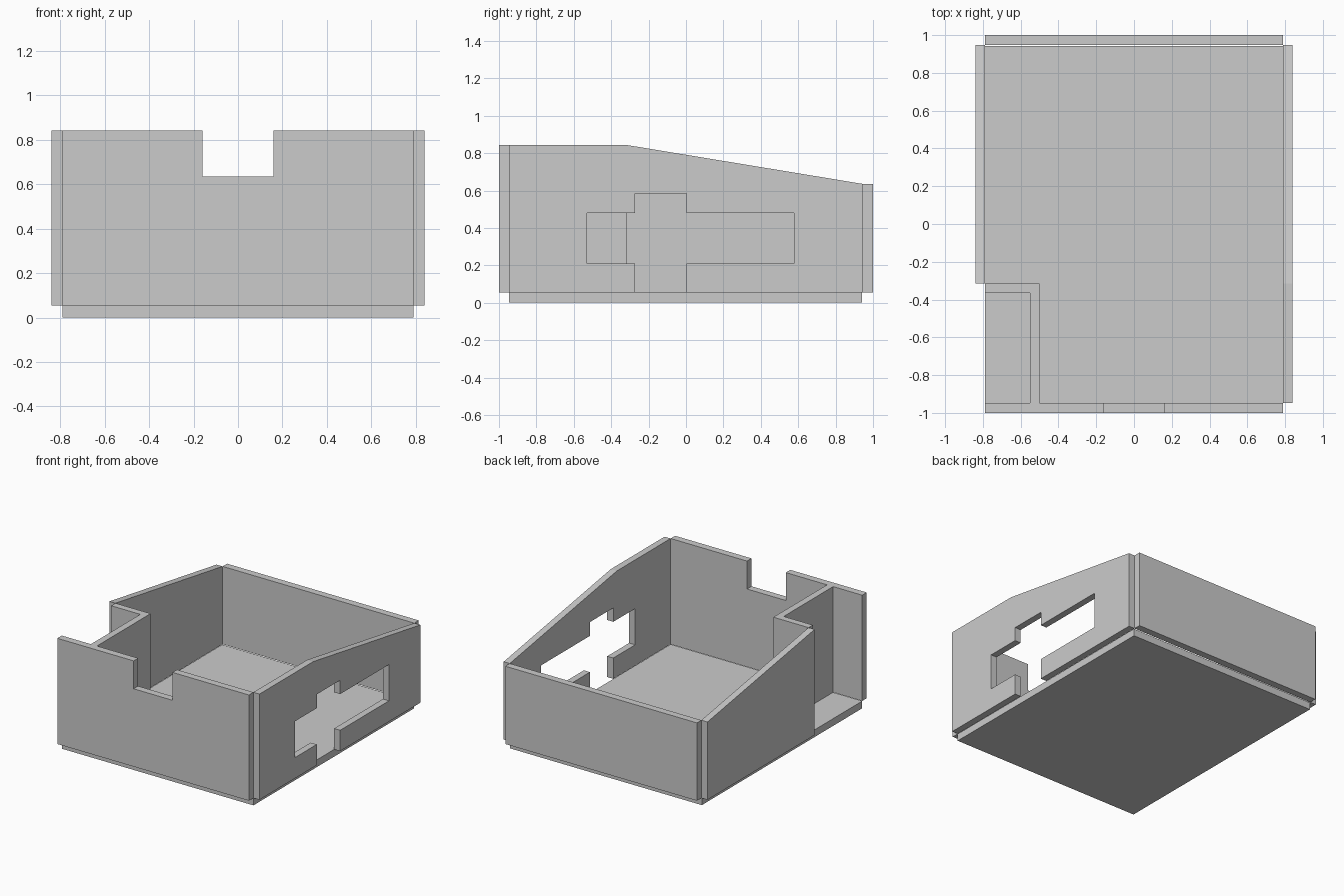
import bpy, bmesh
from mathutils import Vector

if "Cube" in bpy.data.objects:
    bpy.data.objects.remove(bpy.data.objects["Cube"])

Z0, TOP, LOW = 0.055, 0.843, 0.635      # wall bottom, tall edge, low back edge
IN_X, OUT_X = 0.79, 0.84                # inner and outer side planes
IN_Y, BEND = 0.947, -0.315              # wall seam and start of the slope


def panel(name, outline, axis, start, end):
    """Extrude a 2D outline along an axis between two positions."""
    i = "xyz".index(axis)
    bm = bmesh.new()
    verts = []
    for p in outline:
        co = list(p)
        co.insert(i, start)
        verts.append(bm.verts.new(co))
    face = bm.faces.new(verts)
    ext = bmesh.ops.extrude_face_region(bm, geom=[face])
    move = Vector((0, 0, 0))
    move[i] = end - start
    bmesh.ops.translate(bm, vec=move,
                        verts=[g for g in ext["geom"] if isinstance(g, bmesh.types.BMVert)])
    bmesh.ops.recalc_face_normals(bm, faces=bm.faces)
    mesh = bpy.data.meshes.new(name)
    bm.to_mesh(mesh)
    bm.free()
    obj = bpy.data.objects.new(name, mesh)
    bpy.context.collection.objects.link(obj)
    return obj


def rect(a0, a1, b0, b1):
    return [(a0, b0), (a1, b0), (a1, b1), (a0, b1)]


# Floor slab, slightly short of the back wall
panel("floor", rect(-IN_X, IN_X, -IN_Y, 0.942), "z", 0, 0.054)

# Front wall with a notch in its top edge
panel("front_wall", [(-IN_X, Z0), (IN_X, Z0), (IN_X, TOP), (0.16, TOP), (0.16, LOW),
                     (-0.16, LOW), (-0.16, TOP), (-IN_X, TOP)], "y", -1, -IN_Y)

# Low back wall
panel("back_wall", rect(-IN_X, IN_X, Z0, LOW), "y", IN_Y, 1)

# Right wall: sloped top; the stepped opening runs out through the bottom edge,
# so the wall is two halves that meet above the opening
panel("right_wall_front", [(-IN_Y, Z0), (-0.272, Z0), (-0.272, 0.21), (-0.53, 0.21),
                           (-0.53, 0.48), (-0.272, 0.48), (-0.272, 0.583), (0.003, 0.583),
                           (0.003, 0.48), (0.578, 0.48), (0.578, 0.21), (0.003, 0.21),
                           (0.003, Z0), (IN_Y, Z0), (IN_Y, LOW), (BEND, TOP), (-IN_Y, TOP)],
      "x", IN_X, OUT_X).name = "right_wall"

# Left wall: only the sloped portion
panel("left_wall", [(BEND, Z0), (IN_Y, Z0), (IN_Y, LOW), (BEND, TOP)], "x", -OUT_X, -IN_X)

# L-shaped partition around the open front left corner
panel("corner_partition", [(-IN_X, -0.365), (-0.55, -0.365), (-0.55, -IN_Y), (-0.5, -IN_Y),
                           (-0.5, BEND), (-IN_X, BEND)], "z", Z0, TOP)
# Exposed end of the left wall beside the partition is closed by the wall itself
